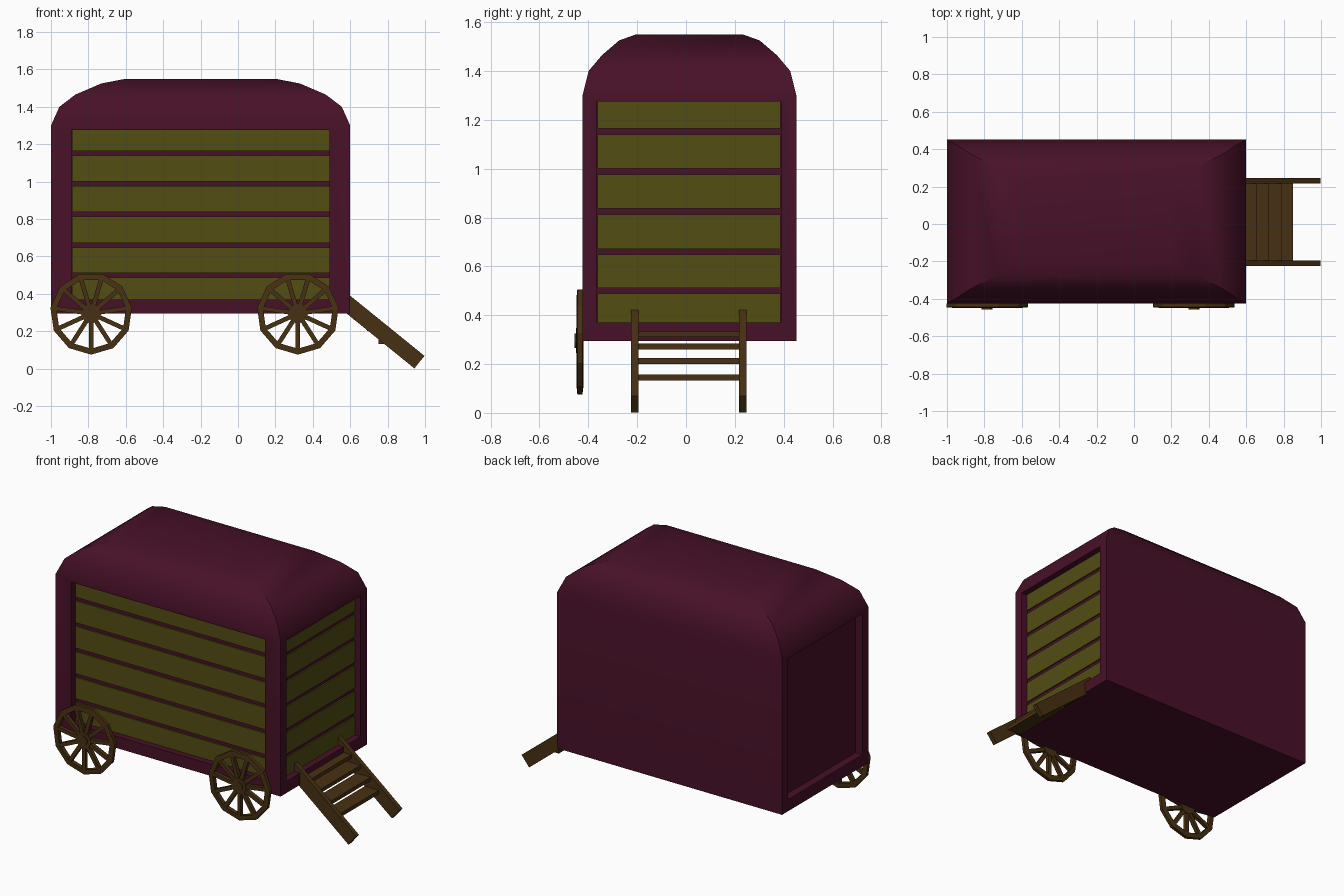
import bpy, bmesh, math
from mathutils import Vector, Matrix

if "Cube" in bpy.data.objects:
    bpy.data.objects.remove(bpy.data.objects["Cube"])


def material(name, rgb):
    m = bpy.data.materials.new(name)
    m.diffuse_color = (*rgb, 1)
    m.use_nodes = True
    m.node_tree.nodes["Principled BSDF"].inputs["Base Color"].default_value = m.diffuse_color
    return m


WINE = material("wine_red", (0.064, 0.0055, 0.021))
OLIVE = material("olive_plank", (0.085, 0.074, 0.006))
WOOD = material("brown_wood", (0.064, 0.030, 0.006))


def finish(bm, name, mat, smooth=False):
    bmesh.ops.recalc_face_normals(bm, faces=bm.faces[:])
    me = bpy.data.meshes.new(name)
    bm.to_mesh(me)
    bm.free()
    me.materials.append(mat)
    ob = bpy.data.objects.new(name, me)
    bpy.context.collection.objects.link(ob)
    if smooth:
        bpy.context.view_layer.objects.active = ob
        ob.select_set(True)
        bpy.ops.object.shade_smooth_by_angle(angle=math.radians(35))
        ob.select_set(False)
    return ob


def add_box(bm, lo, hi, mat=Matrix()):
    lo, hi = Vector(lo), Vector(hi)
    m = mat @ Matrix.Translation((lo + hi) / 2) @ Matrix.Diagonal((*(hi - lo), 1))
    bmesh.ops.create_cube(bm, size=1, matrix=m)


# Body and domed roof: a stack of rectangles (z, half x, half y)
CX, CY = -0.2, 0.014
RINGS = [(0.295, 0.80, 0.438), (1.30, 0.80, 0.438), (1.40, 0.755, 0.413),
         (1.465, 0.67, 0.358), (1.525, 0.53, 0.288), (1.55, 0.40, 0.218)]
bm = bmesh.new()
rings = [[bm.verts.new((CX + sx * hx, CY + sy * hy, z))
          for sx, sy in ((-1, -1), (1, -1), (1, 1), (-1, 1))] for z, hx, hy in RINGS]
bm.faces.new(rings[0][::-1])
bm.faces.new(rings[-1])
walls = []
for k, (a, b) in enumerate(zip(rings, rings[1:])):
    for i in range(4):
        f = bm.faces.new((a[i], a[(i + 1) % 4], b[(i + 1) % 4], b[i]))
        if k == 0:
            walls.append(f)
bm.normal_update()

# Recessed panels in the front, right and left walls
Z0, Z1, DEPTH = 0.37, 1.275, 0.05
for i, (axis, lo, hi) in enumerate([(0, -0.89, 0.49), (1, -0.365, 0.39), None, (1, -0.365, 0.39)]
                                   [j] if j != 2 else (None, 0, 0) for j in range(4)):
    if axis is None:
        continue
    f = walls[i]
    n = f.normal.copy()
    bmesh.ops.inset_region(bm, faces=[f], thickness=0.02)
    c = f.calc_center_median()
    for v in f.verts:
        v.co[axis] = lo if v.co[axis] < c[axis] else hi
        v.co.z = Z0 if v.co.z < c.z else Z1
    r = bmesh.ops.extrude_face_region(bm, geom=[f])
    bmesh.ops.translate(bm, vec=-n * DEPTH,
                        verts=[g for g in r["geom"] if isinstance(g, bmesh.types.BMVert)])
    if f.is_valid:
        bmesh.ops.delete(bm, geom=[f], context="FACES_ONLY")
finish(bm, "wagon_body", WINE, True)

# Horizontal planks on the front and right panels
gaps = [0.50, 0.66, 0.825, 0.988, 1.152]
bottoms = [Z0] + [g + 0.012 for g in gaps]
tops = [g - 0.012 for g in gaps] + [Z1]
bf, br = bmesh.new(), bmesh.new()
yf, xr = CY - 0.438 + DEPTH, 0.6 - DEPTH
for a, b in zip(bottoms, tops):
    add_box(bf, (-0.888, yf - 0.009, a), (0.488, yf + 0.005, b))
    add_box(br, (xr - 0.005, -0.363, a), (xr + 0.009, 0.388, b))
finish(bf, "front_planks", OLIVE)
finish(br, "right_planks", OLIVE)


# Spoked wheels on the front side
def wheel(name, cx, cz, n=11, R=0.22):
    bm = bmesh.new()
    loops = []
    for i in range(n):
        a = -math.pi / 2 + i * 2 * math.pi / n
        loops.append([bm.verts.new((cx + r * math.cos(a), y, cz + r * math.sin(a)))
                      for r, y in ((R, -0.445), (R, -0.424), (R - 0.032, -0.420), (R - 0.032, -0.448))])
        # spoke
        m = Matrix.Translation((cx, 0, cz)) @ Matrix.Rotation(-a, 4, 'Y')
        add_box(bm, (0.03, -0.447, -0.012), (R - 0.02, -0.423, 0.012), m)
    for i in range(n):
        p, q = loops[i], loops[(i + 1) % n]
        for j in range(4):
            bm.faces.new((p[j], q[j], q[(j + 1) % 4], p[(j + 1) % 4]))
    # hub in two steps
    for r, y0 in ((0.052, -0.450), (0.03, -0.456)):
        m = Matrix.Translation((cx, (y0 - 0.42) / 2, cz)) @ Matrix.Rotation(math.pi / 2, 4, 'X')
        bmesh.ops.create_cone(bm, cap_ends=True, segments=n, radius1=r, radius2=r,
                              depth=-0.42 - y0, matrix=m)
    finish(bm, name, WOOD)


wheel("rear_wheel", -0.785, 0.295)
wheel("fore_wheel", 0.32, 0.295)

# Steps: two sloped side rails and four treads
bm = bmesh.new()
slope = Matrix.Translation((0.970, 0, 0.035)) @ Matrix.Rotation(math.radians(39), 4, 'Y')
for y in (-0.225, 0.217):
    add_box(bm, (-0.56, y, -0.043), (0, y + 0.03, 0.043), slope)
finish(bm, "step_rails", WOOD)
bm = bmesh.new()
for x, z in ((0.85, 0.145), (0.79, 0.213), (0.72, 0.272), (0.655, 0.322)):
    add_box(bm, (x - 0.10, -0.2, z - 0.012), (x, 0.222, z + 0.012))
finish(bm, "step_treads", WOOD)
